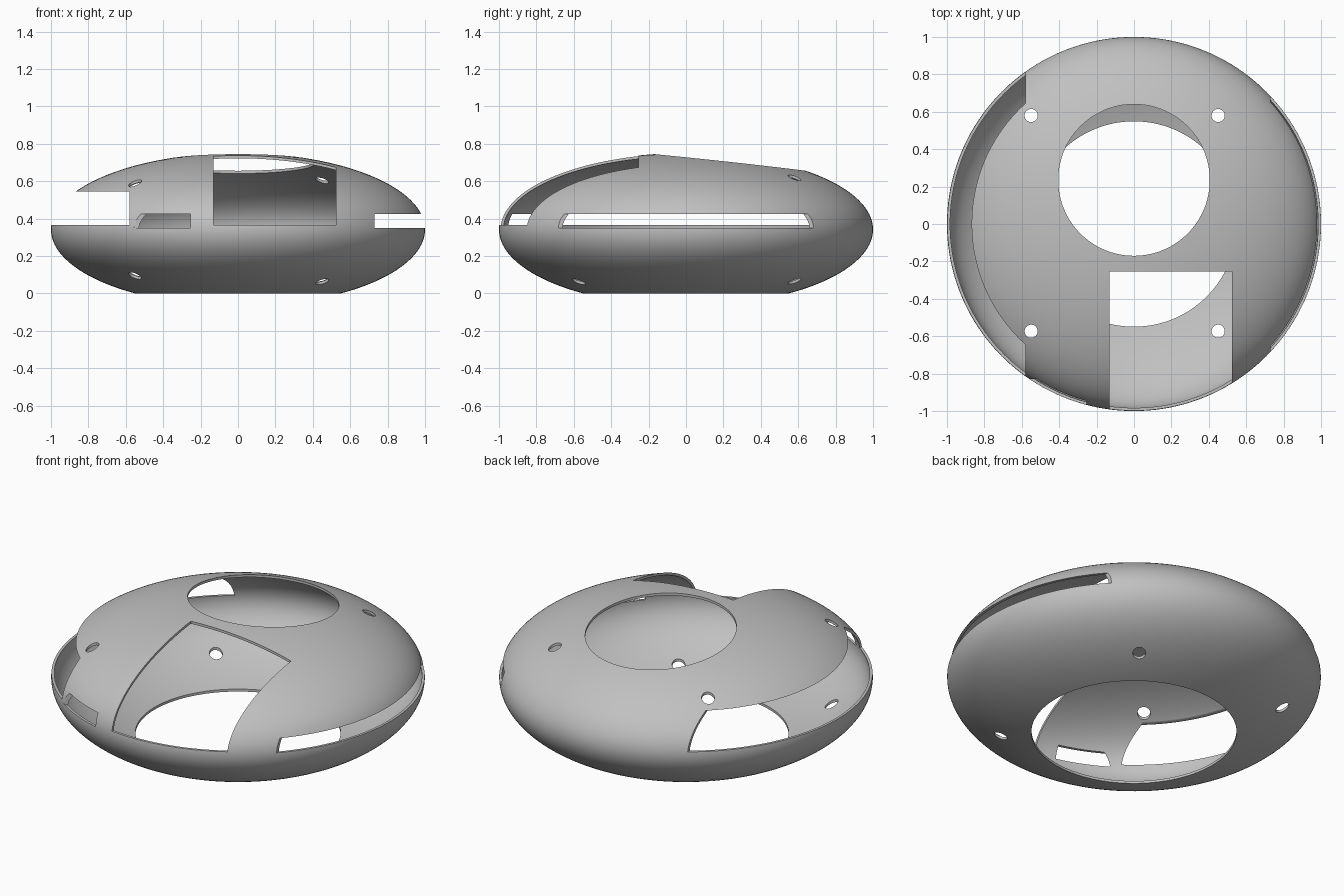
import bpy
import bmesh
from mathutils import Matrix, Vector

if "Cube" in bpy.data.objects:
    bpy.data.objects.remove(bpy.data.objects["Cube"])

CENTRE_Z, HALF_HEIGHT, WALL = 0.342, 0.409, 0.015


def add_object(name, bm):
    mesh = bpy.data.meshes.new(name)
    bm.to_mesh(mesh)
    bm.free()
    obj = bpy.data.objects.new(name, mesh)
    bpy.context.collection.objects.link(obj)
    return obj


def ellipsoid(name, radius, half_height):
    bm = bmesh.new()
    bmesh.ops.create_uvsphere(bm, u_segments=160, v_segments=80, radius=1)
    bmesh.ops.scale(bm, vec=(radius, radius, half_height), verts=bm.verts)
    bmesh.ops.translate(bm, vec=(0, 0, CENTRE_Z), verts=bm.verts)
    return add_object(name, bm)


def box(name, low, high):
    low, high = Vector(low), Vector(high)
    bm = bmesh.new()
    bmesh.ops.create_cube(bm, size=1)
    bmesh.ops.scale(bm, vec=high - low, verts=bm.verts)
    bmesh.ops.translate(bm, vec=(low + high) / 2, verts=bm.verts)
    return add_object(name, bm)


def drill(name, x, y, radius, bottom, top, sides=96):
    bm = bmesh.new()
    bmesh.ops.create_cone(bm, cap_ends=True, segments=sides, radius1=radius,
                          radius2=radius, depth=top - bottom,
                          matrix=Matrix.Translation((x, y, (bottom + top) / 2)))
    return add_object(name, bm)


# Thin domed shell
shell = ellipsoid("shell", 1, HALF_HEIGHT)
cutters = [
    ellipsoid("hollow", 1 - WALL, HALF_HEIGHT - WALL),
    # Round openings in the roof and the base
    drill("roof_opening", 0, 0.235, 0.405, 0.4, 1, 128),
    drill("base_opening", 0, 0, 0.549, -0.3, 0.3, 128),
    # Front hatch, right side notch and the two narrow slots
    box("front_hatch", (-0.13, -1.2, 0.365), (0.525, -0.255, 1)),
    box("right_notch", (-1.2, -1.2, 0.365), (-0.58, 1.2, 0.545)),
    box("left_slot", (0.73, -1.2, 0.35), (1.2, 1.2, 0.425)),
    box("front_slot", (-0.7, -1.2, 0.35), (-0.253, -0.83, 0.425)),
]
# Screw holes through roof and base
for x in (-0.55, 0.45):
    for y in (-0.573, 0.58):
        cutters.append(drill("screw_hole", x, y, 0.035, -0.3, 1, 32))

bpy.context.view_layer.objects.active = shell
for cutter in cutters:
    cutter.hide_render = True
    mod = shell.modifiers.new(cutter.name, "BOOLEAN")
    mod.operation = "DIFFERENCE"
    mod.solver = "EXACT"
    mod.object = cutter
    bpy.ops.object.modifier_apply(modifier=mod.name)
    bpy.data.objects.remove(cutter)

# Plain grey finish
grey = bpy.data.materials.new("plain grey")
grey.use_nodes = True
colour = (0.53, 0.53, 0.53, 1)
grey.diffuse_color = colour
grey.node_tree.nodes["Principled BSDF"].inputs["Base Color"].default_value = colour
shell.data.materials.clear()
shell.data.materials.append(grey)

bpy.ops.object.select_all(action="DESELECT")
shell.select_set(True)
bpy.ops.object.shade_smooth_by_angle(angle=0.6)
